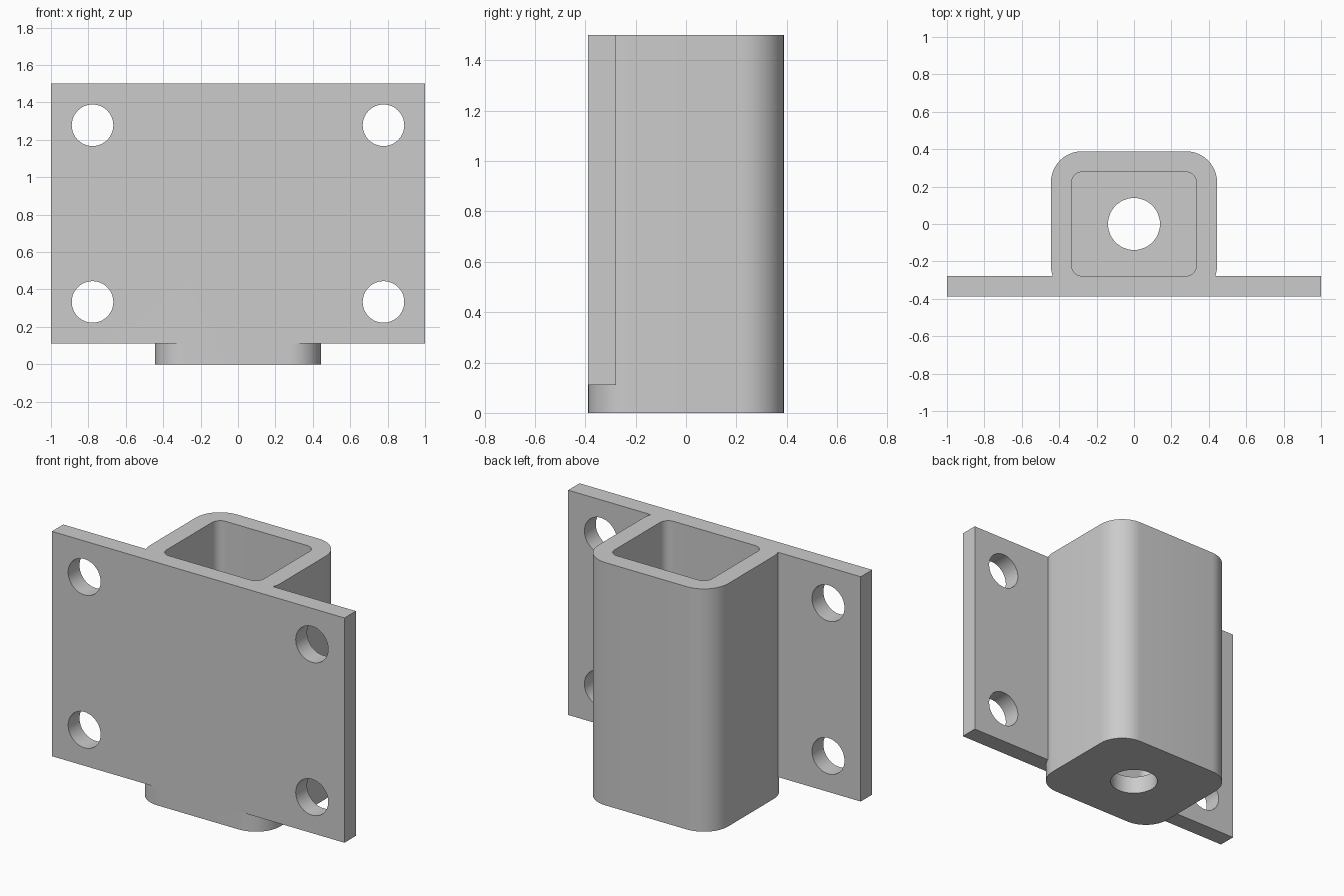
import bpy, bmesh
from math import pi, sin, cos, radians
from mathutils import Matrix

cube = bpy.data.objects.get("Cube")
if cube:
    bpy.data.objects.remove(cube, do_unlink=True)

UNIT = 1 / 18          # all sizes below are whole or half units
WALL = 2 * UNIT
HEIGHT = 27 * UNIT

grey = bpy.data.materials.new("plain_grey")
grey.use_nodes = True
grey.diffuse_color = (0.6, 0.6, 0.6, 1)
grey.node_tree.nodes["Principled BSDF"].inputs["Base Color"].default_value = grey.diffuse_color


def rounded_rect(hx, hy, r, steps=12):
    """Counter-clockwise outline of a rectangle with round corners."""
    pts = []
    for i, (sx, sy) in enumerate([(1, 1), (-1, 1), (-1, -1), (1, -1)]):
        for k in range(steps + 1):
            a = (i + k / steps) * pi / 2
            pts.append((sx * (hx - r) + r * cos(a), sy * (hy - r) + r * sin(a)))
    return pts


def rect(hx, hy, cy=0):
    return [(-hx, cy - hy), (hx, cy - hy), (hx, cy + hy), (-hx, cy + hy)]


def circle(r, n=48):
    return [(r * cos(2 * pi * i / n), r * sin(2 * pi * i / n)) for i in range(n)]


def prism(name, outline, z0, z1, matrix=None):
    """Closed solid made by raising an outline from z0 to z1."""
    bm = bmesh.new()
    base = bm.faces.new([bm.verts.new((x, y, z0)) for x, y in outline])
    raised = bmesh.ops.extrude_face_region(bm, geom=[base])["geom"]
    bmesh.ops.translate(bm, vec=(0, 0, z1 - z0),
                        verts=[v for v in raised if isinstance(v, bmesh.types.BMVert)])
    if matrix:
        bm.transform(matrix)
    bmesh.ops.recalc_face_normals(bm, faces=bm.faces)
    mesh = bpy.data.meshes.new(name)
    bm.to_mesh(mesh)
    bm.free()
    mesh.materials.append(grey)
    obj = bpy.data.objects.new(name, mesh)
    bpy.context.collection.objects.link(obj)
    return obj


def combine(target, tool, operation):
    """Apply a boolean and remove its tool."""
    mod = target.modifiers.new(operation.lower(), "BOOLEAN")
    mod.object, mod.operation, mod.solver = tool, operation, "EXACT"
    bpy.context.view_layer.objects.active = target
    bpy.ops.object.modifier_apply(modifier=mod.name)
    bpy.data.objects.remove(tool, do_unlink=True)


# Socket body with a round-cornered outline
bracket = prism("socket_bracket", rounded_rect(8 * UNIT, 7 * UNIT, 3 * UNIT), 0, HEIGHT)

# Mounting plate flush with the front and top of the socket
plate = prism("mounting_plate", rect(18 * UNIT, UNIT, -6 * UNIT), WALL, HEIGHT)
combine(bracket, plate, "UNION")

# Open pocket and the drain hole through its floor
pocket = prism("pocket_cutter", rounded_rect(6 * UNIT, 5 * UNIT, UNIT), WALL, HEIGHT + WALL)
combine(bracket, pocket, "DIFFERENCE")
drain = prism("drain_cutter", circle(2.5 * UNIT), -WALL, 2 * WALL)
combine(bracket, drain, "DIFFERENCE")

# Four screw holes through the plate
for x in (-14, 14):
    for z in (6, 23):
        place = Matrix.Translation((x * UNIT, -6 * UNIT, z * UNIT)) @ Matrix.Rotation(pi / 2, 4, "X")
        hole = prism("screw_hole_cutter", circle(2 * UNIT), -WALL, WALL, place)
        combine(bracket, hole, "DIFFERENCE")

# Smooth the round corners and holes, keep the edges crisp
bpy.ops.object.select_all(action="DESELECT")
bracket.select_set(True)
bpy.context.view_layer.objects.active = bracket
bpy.ops.object.shade_smooth_by_angle(angle=radians(30))
